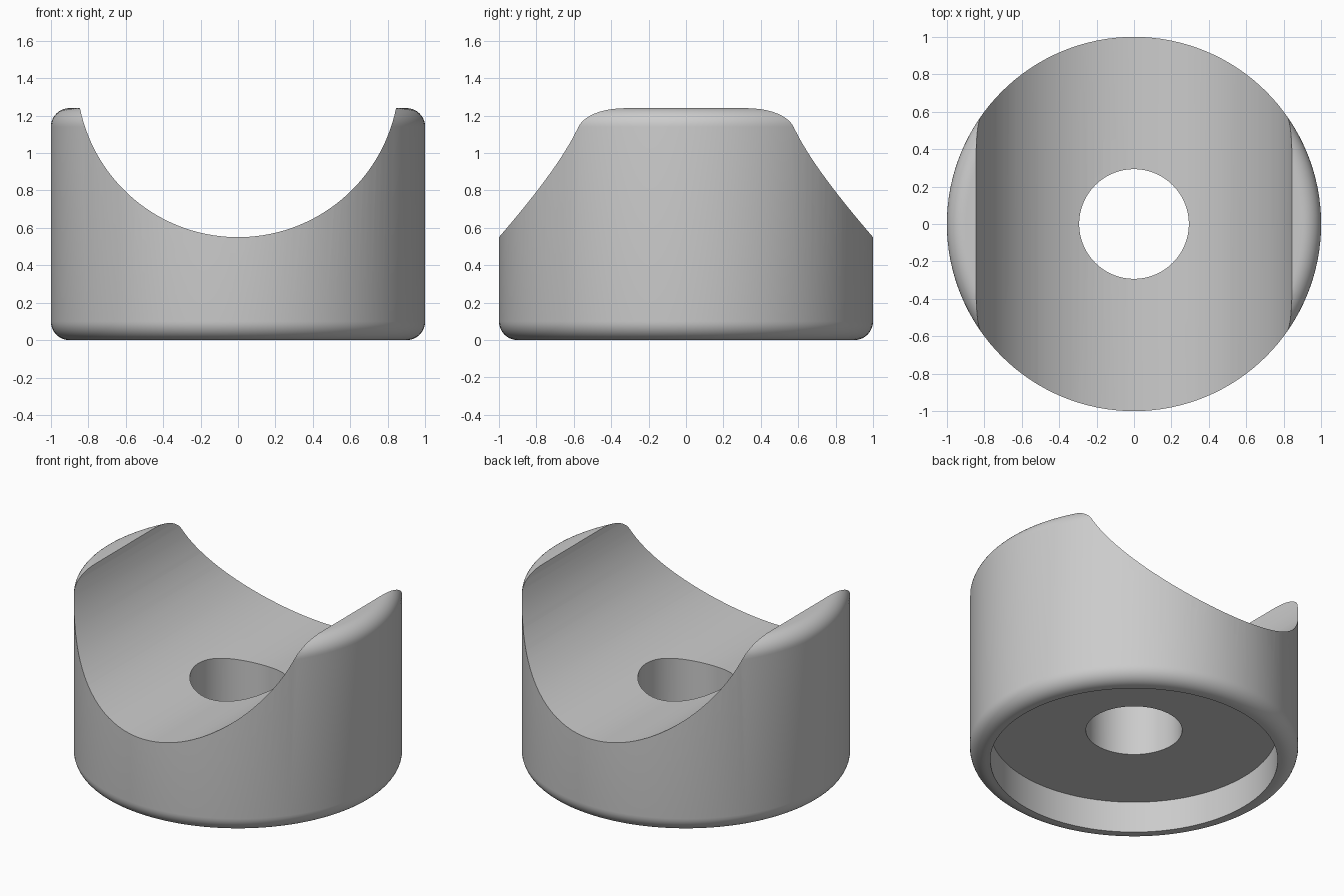
import bpy
import bmesh
from math import sin, cos, pi, radians
from mathutils import Matrix, Vector

default = bpy.data.objects.get("Cube")
if default:
    bpy.data.objects.remove(default, do_unlink=True)

HEIGHT, FILLET = 1.24, 0.1
HOLE_R, RECESS_R, RECESS_Z = 0.293, 0.875, 0.21
GROOVE_R, GROOVE_Z = 0.862, 1.412

grey = bpy.data.materials.new("plain grey")
grey.use_nodes = True
colour = (0.6, 0.6, 0.6, 1)
grey.diffuse_color = colour
grey.node_tree.nodes["Principled BSDF"].inputs["Base Color"].default_value = colour


def add_object(name, bm):
    mesh = bpy.data.meshes.new(name)
    bmesh.ops.recalc_face_normals(bm, faces=bm.faces)
    bm.to_mesh(mesh)
    bm.free()
    mesh.materials.append(grey)
    obj = bpy.data.objects.new(name, mesh)
    bpy.context.collection.objects.link(obj)
    return obj


def arc(z, start):
    """Quarter round on the outer edge, centred at height z."""
    angles = [start + pi / 2 * i / 10 for i in range(11)]
    return [(1 - FILLET + FILLET * cos(a), z + FILLET * sin(a)) for a in angles]


# Round body: revolved section with rounded rims, base recess and centre hole
profile = [(HOLE_R, HEIGHT), (HOLE_R, RECESS_Z), (RECESS_R, RECESS_Z), (RECESS_R, 0)]
profile += arc(FILLET, -pi / 2) + arc(HEIGHT - FILLET, 0)
bm = bmesh.new()
verts = [bm.verts.new((r, 0, z)) for r, z in profile]
edges = [bm.edges.new((a, b)) for a, b in zip(verts, verts[1:] + verts[:1])]
bmesh.ops.spin(bm, geom=verts + edges, cent=Vector(), axis=(0, 0, 1),
               angle=2 * pi, steps=128, use_merge=True)
bmesh.ops.remove_doubles(bm, verts=bm.verts, dist=0.0001)
body = add_object("saddle_body", bm)

# Cradle: a horizontal cylinder cut out of the top, front to back
bm = bmesh.new()
turn = Matrix.Translation((0, 0, GROOVE_Z)) @ Matrix.Rotation(radians(90), 4, "X")
bmesh.ops.create_cone(bm, cap_ends=True, segments=128, radius1=GROOVE_R,
                      radius2=GROOVE_R, depth=3, matrix=turn)
cutter = add_object("groove_cutter", bm)
cutter.hide_render = True

cut = body.modifiers.new("groove", "BOOLEAN")
cut.operation = "DIFFERENCE"
cut.solver = "EXACT"
cut.object = cutter
bpy.ops.object.select_all(action="DESELECT")
body.select_set(True)
bpy.context.view_layer.objects.active = body
bpy.ops.object.modifier_apply(modifier=cut.name)
bpy.data.objects.remove(cutter, do_unlink=True)
bpy.ops.object.shade_smooth_by_angle(angle=radians(30))
